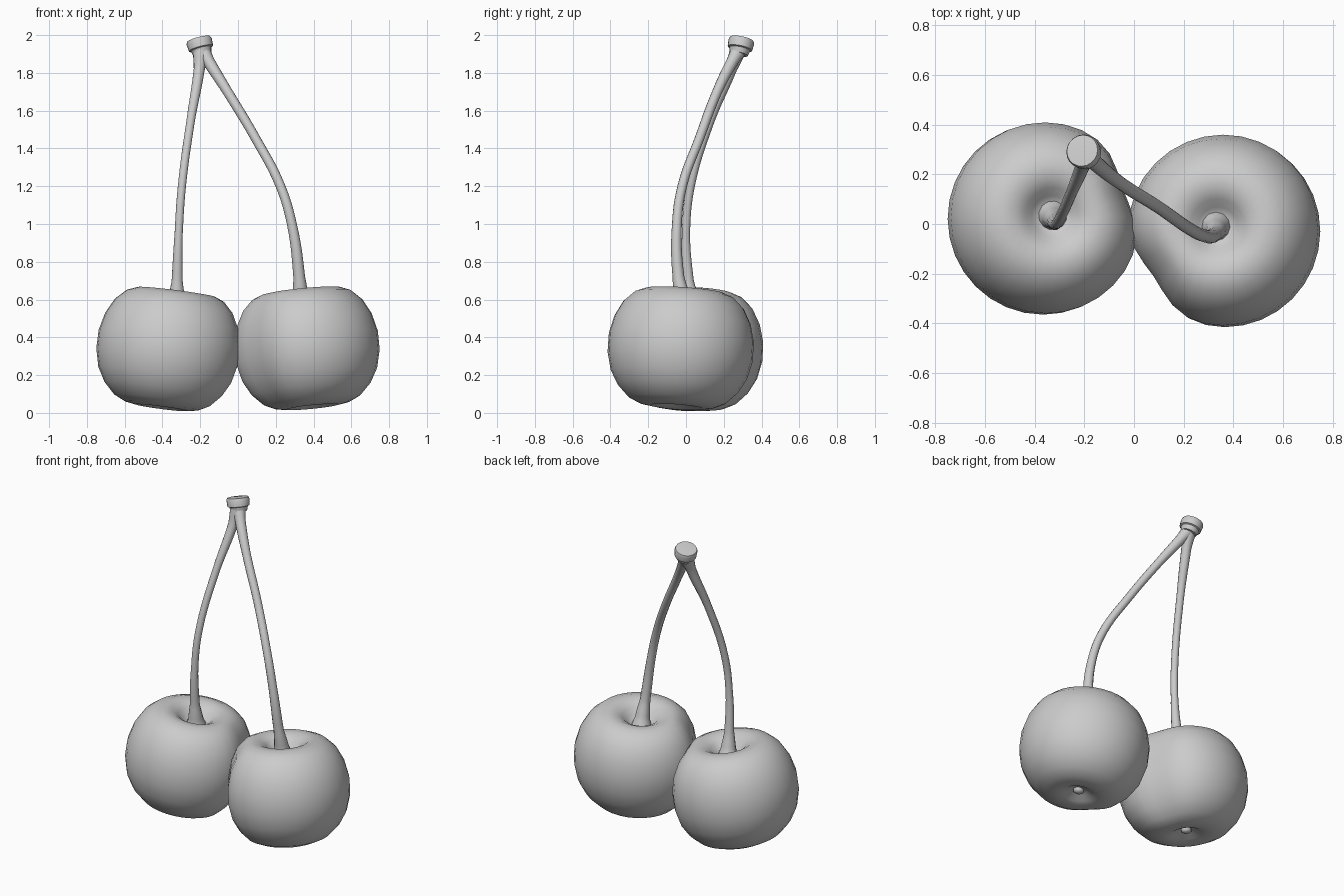
import bpy, bmesh, math
from mathutils import Vector

if "Cube" in bpy.data.objects:
    bpy.data.objects.remove(bpy.data.objects["Cube"])


def lathe(name, profile, loc, axis, segs=32, groove=None, depth=0.13):
    """Spin an (r, z) profile about z, optionally pinch one side, then lean it along axis."""
    bm = bmesh.new()
    rot = Vector((0, 0, 1)).rotation_difference(Vector(axis).normalized())
    rings = []
    for r, z in profile:
        if r == 0:
            rings.append([bm.verts.new(rot @ Vector((0, 0, z)) + Vector(loc))])
            continue
        ring = []
        for i in range(segs):
            a = 2 * math.pi * i / segs
            k = r
            if groove is not None:
                d = (a - math.radians(groove) + math.pi) % (2 * math.pi) - math.pi
                k *= 1 - depth * math.exp(-(d / 0.42) ** 2) * min(1, r / 0.3)
            ring.append(bm.verts.new(rot @ Vector((k * math.cos(a), k * math.sin(a), z)) + Vector(loc)))
        rings.append(ring)
    for p, q in zip(rings, rings[1:]):
        for i in range(segs):
            j = (i + 1) % segs
            quad = [p[i % len(p)], p[j % len(p)], q[j % len(q)], q[i % len(q)]]
            bm.faces.new(list(dict.fromkeys(quad)))
    bmesh.ops.recalc_face_normals(bm, faces=bm.faces)
    me = bpy.data.meshes.new(name)
    bm.to_mesh(me)
    bm.free()
    ob = bpy.data.objects.new(name, me)
    bpy.context.collection.objects.link(ob)
    bpy.ops.object.select_all(action='DESELECT')
    ob.select_set(True)
    bpy.context.view_layer.objects.active = ob
    bpy.ops.object.shade_smooth_by_angle(angle=math.radians(45))
    return ob


def stem(name, pts):
    """Tube through (x, y, z, radius) points."""
    cu = bpy.data.curves.new(name, 'CURVE')
    cu.dimensions = '3D'
    cu.bevel_depth = 1.0
    cu.bevel_resolution = 4
    cu.resolution_u = 6
    cu.use_fill_caps = True
    sp = cu.splines.new('BEZIER')
    sp.bezier_points.add(len(pts) - 1)
    for b, (x, y, z, r) in zip(sp.bezier_points, pts):
        b.co = (x, y, z)
        b.radius = r
        b.handle_left_type = b.handle_right_type = 'AUTO'
    ob = bpy.data.objects.new(name, cu)
    bpy.context.collection.objects.link(ob)
    return ob


# Fruit: dimpled top, rounded shoulders, shallow hollow beneath
fruit = [(0, 0.215), (0.05, 0.22), (0.08, 0.24), (0.11, 0.272), (0.155, 0.297), (0.21, 0.3),
         (0.265, 0.278), (0.32, 0.225), (0.362, 0.145), (0.385, 0.05), (0.385, -0.05),
         (0.362, -0.145), (0.32, -0.22), (0.26, -0.28), (0.2, -0.308), (0.14, -0.318),
         (0.09, -0.308), (0.05, -0.285), (0, -0.275)]
# Small blossom nub under each fruit
nub = [(0, -0.265), (0.032, -0.275), (0.03, -0.293), (0.018, -0.303), (0, -0.306)]

for side, loc, axis, groove in (("left", (-0.362, 0.022, 0.342), (0.13, 0.05, 1), 20),
                                ("right", (0.362, -0.028, 0.347), (-0.1, 0.07, 1), 214)):
    lathe(side + "_cherry", fruit, loc, axis, 32, groove)
    lathe(side + "_blossom_nub", nub, loc, axis, 12)

# Stems, flared at both ends
stem("left_stem", [(-0.328, 0.035, 0.54, 0.065), (-0.325, 0.025, 0.60, 0.046), (-0.322, 0.012, 0.70, 0.03),
                   (-0.314, 0.0, 0.95, 0.022), (-0.297, 0.025, 1.2, 0.022), (-0.25, 0.13, 1.55, 0.023),
                   (-0.205, 0.24, 1.82, 0.03), (-0.195, 0.275, 1.92, 0.045)])
stem("right_stem", [(0.33, -0.01, 0.55, 0.062), (0.33, -0.02, 0.61, 0.044), (0.324, -0.04, 0.72, 0.031),
                    (0.285, -0.048, 1.0, 0.026), (0.225, -0.02, 1.2, 0.025), (0.095, 0.07, 1.45, 0.025),
                    (-0.055, 0.165, 1.7, 0.026), (-0.155, 0.245, 1.86, 0.032), (-0.19, 0.28, 1.92, 0.042)])

# Cap joining the stems
lathe("stem_cap", [(0, -0.045), (0.048, -0.04), (0.056, -0.012), (0.066, -0.008), (0.069, 0.03),
                   (0.064, 0.043), (0, 0.048)], (-0.198, 0.287, 1.937), (-0.26, 0.2, 1), 20)
